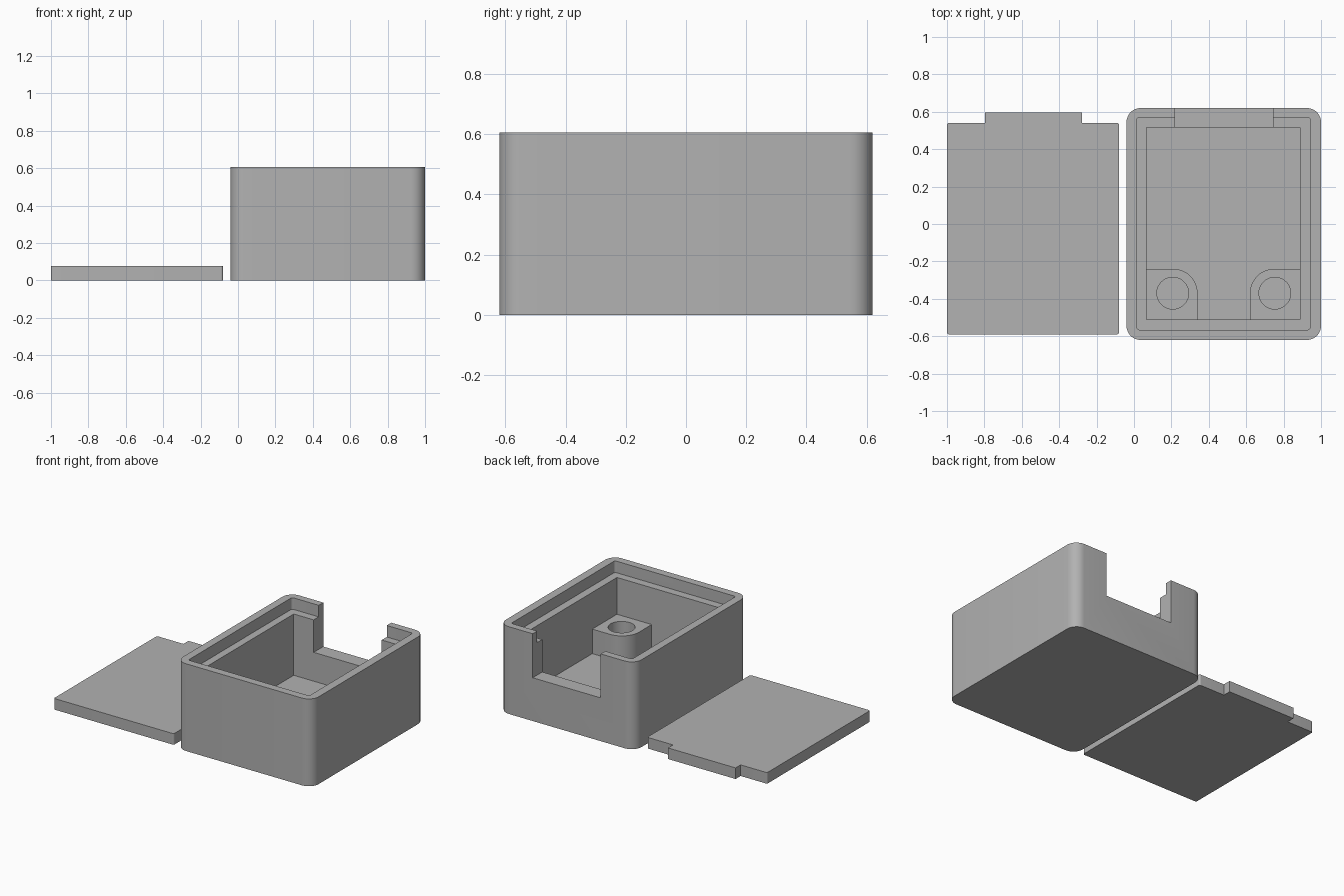
import bpy
import bmesh
import math
from mathutils import Vector

if "Cube" in bpy.data.objects:
    bpy.data.objects.remove(bpy.data.objects["Cube"])

grey = bpy.data.materials.new("plastic_grey")
grey.diffuse_color = (0.445, 0.445, 0.445, 1)
grey.use_nodes = True
grey.node_tree.nodes["Principled BSDF"].inputs["Base Color"].default_value = grey.diffuse_color


def fillet(points, steps=8):
    """Round each (x, y, radius) corner of a right-angled outline."""
    out = []
    n = len(points)
    for i, (x, y, r) in enumerate(points):
        p = Vector((x, y))
        if r == 0:
            out.append(p)
            continue
        a = (Vector(points[i - 1][:2]) - p).normalized()
        b = (Vector(points[(i + 1) % n][:2]) - p).normalized()
        centre = p + (a + b) * r
        for k in range(steps + 1):
            t = k / steps * math.pi / 2
            out.append(centre - b * r * math.cos(t) - a * r * math.sin(t))
    return out


def prism(name, outline, z0, z1):
    bm = bmesh.new()
    face = bm.faces.new([bm.verts.new((p[0], p[1], z0)) for p in outline])
    top = bmesh.ops.extrude_face_region(bm, geom=[face])
    verts = [g for g in top["geom"] if isinstance(g, bmesh.types.BMVert)]
    bmesh.ops.translate(bm, verts=verts, vec=(0, 0, z1 - z0))
    bmesh.ops.recalc_face_normals(bm, faces=bm.faces)
    mesh = bpy.data.meshes.new(name)
    bm.to_mesh(mesh)
    bm.free()
    obj = bpy.data.objects.new(name, mesh)
    bpy.context.collection.objects.link(obj)
    mesh.materials.append(grey)
    return obj


def rect(x0, x1, y0, y1, r=0):
    return fillet([(x0, y0, r), (x1, y0, r), (x1, y1, r), (x0, y1, r)])


def cut(obj, *cutters):
    """Subtract the cutters, then delete them."""
    for c in cutters:
        mod = obj.modifiers.new("cut", 'BOOLEAN')
        mod.operation = 'DIFFERENCE'
        mod.solver = 'EXACT'
        mod.object = c
    bpy.context.view_layer.update()
    done = obj.evaluated_get(bpy.context.evaluated_depsgraph_get())
    mesh = bpy.data.meshes.new_from_object(done)
    obj.modifiers.clear()
    obj.data = mesh
    for c in cutters:
        bpy.data.objects.remove(c)


def smooth(obj):
    bpy.ops.object.select_all(action='DESELECT')
    obj.select_set(True)
    bpy.context.view_layer.objects.active = obj
    bpy.ops.object.shade_smooth_by_angle(angle=math.radians(30))


# Open box: cavity, lid recess and cable opening in the back wall
MID = 0.48
box = prism("box_body", rect(-0.04, 1.0, -0.62, 0.62, 0.075), 0, 0.605)
cut(box,
    prism("cavity_cutter", rect(0.067, 0.887, -0.51, 0.515), 0.1, 0.8),
    prism("recess_cutter", rect(0.015, 0.942, -0.566, 0.57, 0.015), 0.525, 0.8),
    prism("opening_cutter", rect(0.22, 0.742, 0.45, 0.8), 0.3, 0.8))
smooth(box)

# Two screw posts in the front corners, mirrored about the box centre
for side, name in ((-1, "left_post"), (1, "right_post")):
    def px(d):
        return MID + side * d
    outline = fillet([(px(0.43), -0.53, 0), (px(0.14), -0.53, 0),
                      (px(0.14), -0.24, 0.13), (px(0.43), -0.24, 0)], 12)
    post = prism(name, outline, 0.08, 0.27)
    hole = [(px(0.273) + 0.085 * math.cos(a), -0.37 + 0.085 * math.sin(a))
            for a in (k * math.tau / 40 for k in range(40))]
    cut(post, prism("hole_cutter", hole, 0.0, 0.5))
    smooth(post)

# Lid lying beside the box, with a tab that fills the opening
lid = prism("lid", fillet([(-1, -0.59, 0.012), (-0.08, -0.59, 0.012),
                           (-0.08, 0.54, 0.012), (-0.278, 0.54, 0),
                           (-0.278, 0.595, 0), (-0.797, 0.595, 0),
                           (-0.797, 0.54, 0), (-1, 0.54, 0.012)]), 0, 0.077)
smooth(lid)
